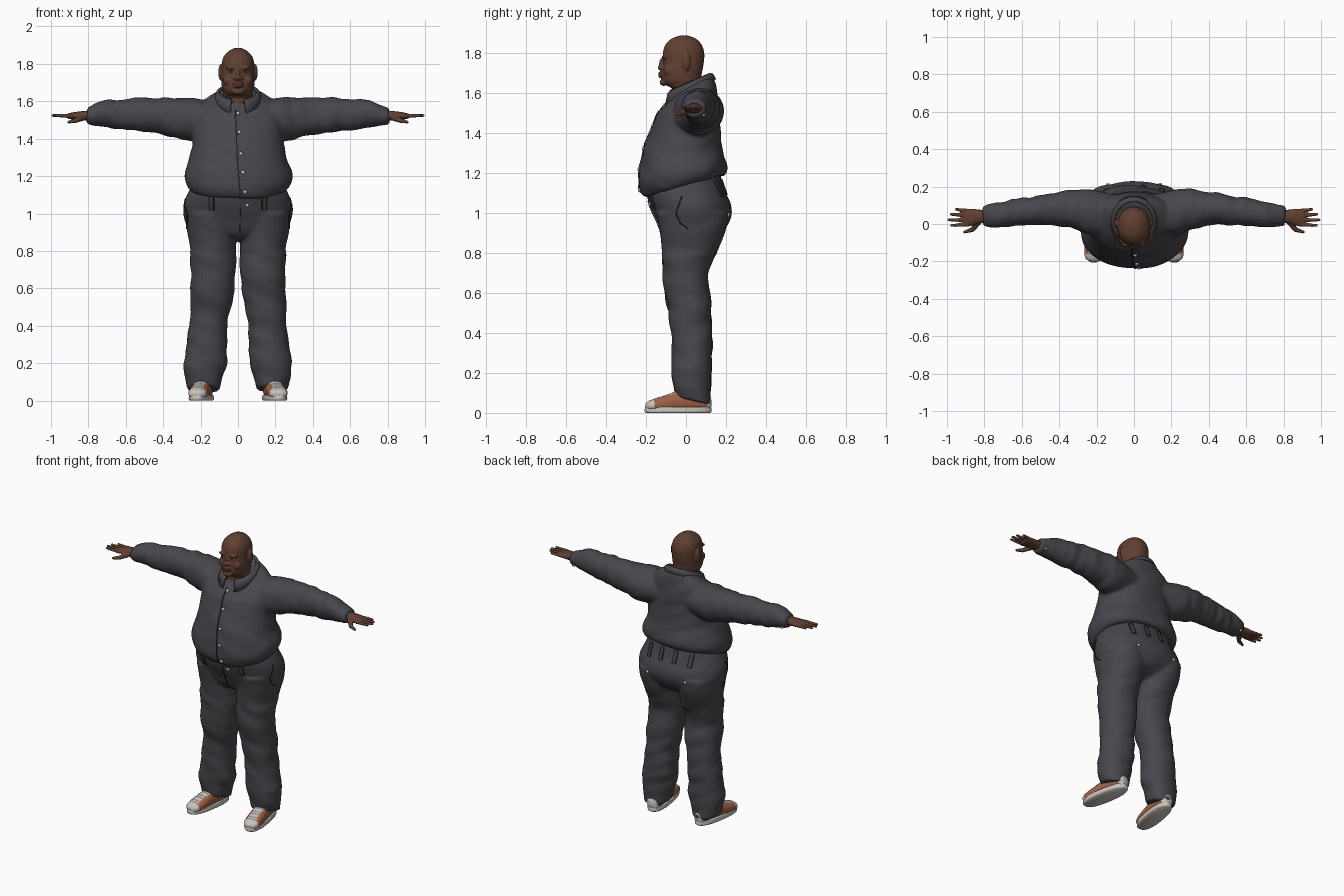
import bpy, bmesh, math
from mathutils import Vector, Matrix, noise
from mathutils.bvhtree import BVHTree

if "Cube" in bpy.data.objects:
    bpy.data.objects.remove(bpy.data.objects["Cube"])


def material(name, r, g, b):
    m = bpy.data.materials.new(name)
    m.diffuse_color = (r, g, b, 1)
    m.use_nodes = True
    m.node_tree.nodes["Principled BSDF"].inputs["Base Color"].default_value = m.diffuse_color
    return m


SKIN = material("brown skin", .115, .05, .03)
LIPS = material("lips", .08, .032, .022)
CLOTH = material("charcoal cloth", .062, .062, .072)
SEAM = material("dark seam", .025, .025, .03)
BUTTON = material("pale button", .55, .55, .55)
ORANGE = material("shoe orange", .36, .12, .06)
WHITE = material("shoe off white", .58, .55, .5)
LACE = material("lace grey", .25, .25, .24)
EYE = material("eye white", .3, .27, .24)


def clamp(v):
    return max(0, min(1, v))


def loft(bm, axis, keys, p=1.0, n=40, sub=5):
    """Smooth tube through keys (along, centre1, centre2, radius1, radius2)."""
    rows = []
    K = [Vector(k) for k in keys]
    for i in range(len(K) - 1):
        a, b, c, d = K[max(i - 1, 0)], K[i], K[i + 1], K[min(i + 2, len(K) - 1)]
        for j in range(sub + (i == len(K) - 2)):
            t = j / sub
            rows.append(.5 * (2 * b + (c - a) * t + (2 * a - 5 * b + 4 * c - d) * t * t
                              + (3 * b - a - 3 * c + d) * t ** 3))
    rings = []
    for a, c1, c2, r1, r2 in rows:
        ring = []
        for j in range(n):
            w = math.tau * j / n
            u, v = [math.copysign(abs(f) ** p, f) for f in (math.cos(w), math.sin(w))]
            u, v = c1 + r1 * u, c2 + r2 * v
            ring.append(bm.verts.new({'x': (a, u, v), 'y': (u, a, v), 'z': (u, v, a)}[axis]))
        rings.append(ring)
    for r, q in zip(rings, rings[1:]):
        for j in range(n):
            bm.faces.new((r[j], r[(j + 1) % n], q[(j + 1) % n], q[j]))
    bm.faces.new(rings[0])
    bm.faces.new(rings[-1])


def body(keys):
    """Turn (z, half width, front y, back y) into centred loft keys."""
    return [(z, 0, (f + b) / 2, w, (b - f) / 2) for z, w, f, b in keys]


def ball(bm, pos, size):
    bmesh.ops.create_uvsphere(bm, u_segments=20, v_segments=12, radius=1,
                              matrix=Matrix.Translation(pos) @ Matrix.Diagonal((*size, 1)))


def finger(bm, a, b, r0, r1):
    a, b = Vector(a), Vector(b)
    for i in range(13):
        t = i / 12
        r = r0 + (r1 - r0) * t
        ball(bm, a.lerp(b, t), (r, r, r))


def finish(name, bm, *mats):
    bmesh.ops.recalc_face_normals(bm, faces=bm.faces)
    me = bpy.data.meshes.new(name)
    bm.to_mesh(me)
    bm.free()
    ob = bpy.data.objects.new(name, me)
    bpy.context.collection.objects.link(ob)
    for m in mats:
        me.materials.append(m)
    me.shade_smooth()
    return ob


def fuse(name, bm, voxel, smooth, wrinkle, *mats):
    """Merge overlapping volumes into one smooth skin, then add cloth folds."""
    ob = finish(name, bm)
    m = ob.modifiers.new("merge", 'REMESH')
    m.mode, m.voxel_size = 'VOXEL', voxel
    m = ob.modifiers.new("soften", 'SMOOTH')
    m.factor, m.iterations = .5, smooth
    me = bpy.data.meshes.new_from_object(ob.evaluated_get(bpy.context.evaluated_depsgraph_get()))
    ob.modifiers.clear()
    ob.data = me
    if wrinkle:
        moves = [v.normal * wrinkle(v.co) for v in me.vertices]
        for v, d in zip(me.vertices, moves):
            v.co += d
    me.materials.clear()
    for mat in mats:
        me.materials.append(mat)
    me.shade_smooth()
    return ob, BVHTree.FromPolygons([v.co for v in me.vertices], [f.vertices for f in me.polygons])


def hit(tree, p, d):
    loc, nor, _, _ = tree.ray_cast(Vector(p) - d, d)
    return (loc, nor) if loc else (Vector(p), -d)


def strip(name, tree, pts, d, width, mat, lift=.003, thick=.004, n=14):
    """Thin band laid on a surface along a polyline, projected along d."""
    bm, d, rows = bmesh.new(), Vector(d), []
    pts = [Vector(p) for p in pts]
    for i in range(n + 1):
        f = i / n * (len(pts) - 1)
        k = min(int(f), len(pts) - 2)
        side = (pts[k + 1] - pts[k]).cross(d).normalized() * width / 2
        c = pts[k].lerp(pts[k + 1], f - k)
        row = []
        for e in (-1, 1):
            loc, nor = hit(tree, c + side * e, d)
            row.append(bm.verts.new(loc + nor * lift))
        rows.append(row)
    for a, b in zip(rows, rows[1:]):
        bm.faces.new((a[0], a[1], b[1], b[0]))
    m = finish(name, bm, mat).modifiers.new("thickness", 'SOLIDIFY')
    m.thickness, m.offset = thick, 0


def button(name, tree, p, d, r=.011):
    loc, nor = hit(tree, p, Vector(d))
    bm = bmesh.new()
    bmesh.ops.create_cone(bm, cap_ends=True, segments=14, radius1=r, radius2=r * .8, depth=.008,
                          matrix=Matrix.Translation(loc + nor * .004) @ nor.to_track_quat('Z', 'Y').to_matrix().to_4x4())
    finish(name, bm, BUTTON)


# Shirt: torso with tilted hem and neckline, plus both sleeves
bm = bmesh.new()
loft(bm, 'z', body([(1.137, .262, -.205, .195), (1.17, .285, -.226, .206), (1.22, .289, -.238, .2),
                    (1.3, .258, -.222, .183), (1.38, .243, -.19, .175), (1.46, .24, -.16, .17),
                    (1.54, .23, -.125, .165), (1.59, .19, -.1, .15), (1.625, .135, -.075, .13),
                    (1.642, .1, -.055, .11)]), p=.9, n=64)
for v in bm.verts:
    v.co.z += .28 * v.co.y * clamp((1.4 - v.co.z) / .25) + .48 * (v.co.y - .02) * clamp((v.co.z - 1.5) / .12)
for s in (1, -1):
    loft(bm, 'x', [(s * x, *k) for x, *k in [
        (.1, .05, 1.5, .11, .085), (.22, .06, 1.502, .122, .115), (.3, .075, 1.51, .11, .112),
        (.4, .08, 1.52, .09, .1), (.5, .075, 1.528, .08, .092), (.6, .065, 1.53, .075, .084),
        (.7, .053, 1.532, .067, .073), (.78, .043, 1.526, .059, .052), (.81, .042, 1.523, .055, .045)]])


def shirt_folds(c):
    arm = clamp((abs(c.x) - .22) / .1)
    return (.009 * arm * noise.noise(Vector((c.x * 19, c.y * 8, c.z * 8)))
            + .008 * (1 - arm) * noise.noise(Vector((c.x * 5 + 9, c.y * 5, c.z * 13 + c.x * 4))))


shirt, shirt_tree = fuse("shirt", bm, .01, 5, shirt_folds, CLOTH)

# Collar: folded flap round the neck, open at the front
bm = bmesh.new()
rows = []
for i in range(41):
    a = math.radians(-90 + 14 + 332 * i / 40)
    tip = clamp(abs(i - 20) / 20) ** 6
    row = []
    for r, drop in ((.96, .025), (1, 0), (1.16, .012), (1.3, .045 + .025 * tip)):
        x, y = .1 * r * math.cos(a), .02 + .1 * r * math.sin(a)
        row.append(bm.verts.new((x * (1 + .3 * tip), y, 1.657 + .43 * (y - .02) - drop)))
    rows.append(row)
for a, b in zip(rows, rows[1:]):
    for j in range(3):
        bm.faces.new((a[j], b[j], b[j + 1], a[j + 1]))
finish("collar", bm, CLOTH).modifiers.new("thickness", 'SOLIDIFY').thickness = .008

# Shirt placket and buttons
FRONT, BACK = (0, 1, 0), (0, -1, 0)
strip("placket_seam", shirt_tree, [(-.014, 0, 1.55), (-.004, 0, 1.3), (.012, 0, 1.1)], FRONT, .005, SEAM, n=30)
for x, z in ((0, 1.535), (.006, 1.435), (.016, 1.32), (.026, 1.22), (.038, 1.115)):
    button("shirt_button", shirt_tree, (x, 0, z), FRONT)
for s in (1, -1):
    button("cuff_button", shirt_tree, (s * .78, .065, 1.52), (0, -.6, .8), .009)

# Trousers: hips and two legs
bm = bmesh.new()
for s in (1, -1):
    leg = bmesh.new()
    loft(bm, 'z', [(z, s * x, *k) for z, x, *k in [
        (.06, .183, .035, .085, .09), (.12, .18, .032, .097, .092), (.2, .175, .028, .115, .099),
        (.3, .168, .03, .108, .1), (.4, .158, .028, .102, .101), (.5, .146, .02, .109, .105),
        (.6, .138, .007, .118, .113), (.7, .132, -.002, .121, .113), (.8, .131, .016, .121, .136),
        (.9, .14, .032, .131, .162), (1, .14, .03, .14, .18)]], p=.93)
    leg.free()
for v in bm.verts:
    v.co.z -= .22 * (v.co.y - .03) * clamp((.25 - v.co.z) / .15)
loft(bm, 'z', body([(.855, .1, -.05, .09), (.88, .2, -.1, .15), (.92, .262, -.13, .195),
                    (.98, .288, -.157, .225), (1.04, .292, -.182, .224), (1.1, .274, -.197, .2),
                    (1.16, .252, -.192, .175), (1.2, .24, -.18, .165)]), p=.93, n=64)
for v in bm.verts:   # waist is higher at the back
    v.co.z += .2 * (v.co.y - .1) * clamp((v.co.z - 1.08) / .1)


def leg_folds(c):
    k = .01 if c.z < .8 else .004
    return k * noise.noise(Vector((c.x * 6, c.y * 6 + 3, c.z * 13 + c.x * 5)))


trousers, leg_tree = fuse("trousers", bm, .01, 4, leg_folds, CLOTH)

# Belt loops, waist button, pockets and fly
for x, d, z0, z1 in ((-.14, FRONT, 1.02, 1.09), (.14, FRONT, 1.02, 1.09), (-.15, BACK, 1.08, 1.16),
                     (.15, BACK, 1.08, 1.16), (-.05, BACK, 1.09, 1.17), (.05, BACK, 1.09, 1.17)):
    for w, m, lift in ((.026, SEAM, .002), (.018, CLOTH, .005)):
        strip("belt_loop", leg_tree, [(x, 0, z0), (x, 0, z1)], d, w, m, lift)
for s in (1, -1):
    strip("side_pocket_seam", leg_tree, [(0, -.02, 1.08), (0, -.05, 1.0), (0, -.03, .95), (0, .01, .92)],
          (-s, 0, 0), .005, SEAM)
    button("back_pocket_button", leg_tree, (s * .14, 0, .99), BACK)
button("waist_button", leg_tree, (.05, 0, 1.045), FRONT)
strip("fly_seam", leg_tree, [(.015, 0, 1.06), (.01, 0, .9)], FRONT, .004, SEAM)

# Head and neck, with features blended in
bm = bmesh.new()
loft(bm, 'z', body([(1.5, .09, -.06, .08), (1.58, .09, -.068, .09), (1.62, .086, -.07, .088),
                    (1.638, .076, -.1, .083), (1.66, .083, -.118, .078), (1.69, .088, -.121, .078),
                    (1.72, .089, -.119, .084), (1.76, .088, -.116, .09), (1.8, .087, -.115, .091),
                    (1.84, .076, -.103, .078), (1.87, .048, -.072, .05), (1.886, .016, -.03, .01)]), p=.93)
ball(bm, (0, -.12, 1.745), (.012, .015, .03))
ball(bm, (0, -.126, 1.725), (.016, .016, .013))
ball(bm, (0, -.124, 1.698), (.03, .015, .008))
ball(bm, (0, -.123, 1.682), (.027, .016, .009))
ball(bm, (0, -.112, 1.652), (.032, .02, .018))
for s in (1, -1):
    ball(bm, (s * .036, -.107, 1.779), (.03, .015, .01))
    ball(bm, (s * .016, -.119, 1.722), (.012, .013, .01))
    ball(bm, (s * .05, -.083, 1.712), (.03, .03, .03))
    ball(bm, (s * .092, .002, 1.755), (.013, .021, .044))
head, head_tree = fuse("head", bm, .0045, 3, None, SKIN, LIPS)
for f in head.data.polygons:
    c = f.center
    if abs(c.x) < .029 and c.y < -.117 and 1.674 < c.z < 1.706:
        f.material_index = 1

# Eyes
for s in (1, -1):
    loc, _ = hit(head_tree, (s * .036, 0, 1.759), Vector(FRONT))
    for name, r, dy, mat in (("eye", (.014, .005, .006), 0, EYE), ("iris", (.006, .003, .0058), -.0035, SEAM)):
        bm = bmesh.new()
        ball(bm, loc + Vector((0, dy, 0)), r)
        finish(name, bm, mat)

# Hands
for s in (1, -1):
    bm = bmesh.new()
    loft(bm, 'x', [(s * x, *k) for x, *k in [(.77, .042, 1.523, .033, .028), (.82, .04, 1.523, .036, .026),
                                             (.87, .036, 1.522, .046, .021), (.91, .034, 1.521, .046, .014)]])
    for y0, x1, y1 in ((.07, .957, .078), (.045, .985, .052), (.02, .996, .022), (-.003, .982, -.008)):
        finger(bm, (s * .89, y0, 1.522), (s * (x1 - .007), y1, 1.524), .012, .008)
    finger(bm, (s * .83, .012, 1.513), (s * .865, -.03, 1.498), .017, .013)
    finger(bm, (s * .865, -.03, 1.498), (s * .905, -.043, 1.489), .013, .008)
    fuse("hand", bm, .004, 2, None, SKIN)

# Shoes: sole and upper, toes turned out
for s in (1, -1):
    sole, upper = bmesh.new(), bmesh.new()
    loft(sole, 'z', [(0, 0, -.04, .054, .162), (.008, 0, -.04, .059, .169), (.03, 0, -.04, .057, .167)], p=.8)
    loft(upper, 'y', [(-.203, 0, .034, .02, .012), (-.188, 0, .036, .042, .024), (-.15, 0, .04, .052, .034),
                      (-.1, 0, .046, .053, .044), (-.05, 0, .054, .05, .052), (.05, 0, .06, .046, .056),
                      (.11, 0, .052, .038, .042), (.125, 0, .05, .02, .03)], p=.85)
    for f in upper.faces:
        c = f.calc_center_median()
        if c.y < -.165 or c.y > .1:
            f.material_index = 1
        elif abs(c.x) < .03 and c.z > .06:
            f.material_index = 1 + int((c.y + 1) / .012) % 2
    for ob in (finish("shoe_sole", sole, WHITE), finish("shoe_upper", upper, ORANGE, WHITE, LACE)):
        ob.location = (s * .19, 0, 0)
        ob.rotation_euler.z = s * math.radians(9)
